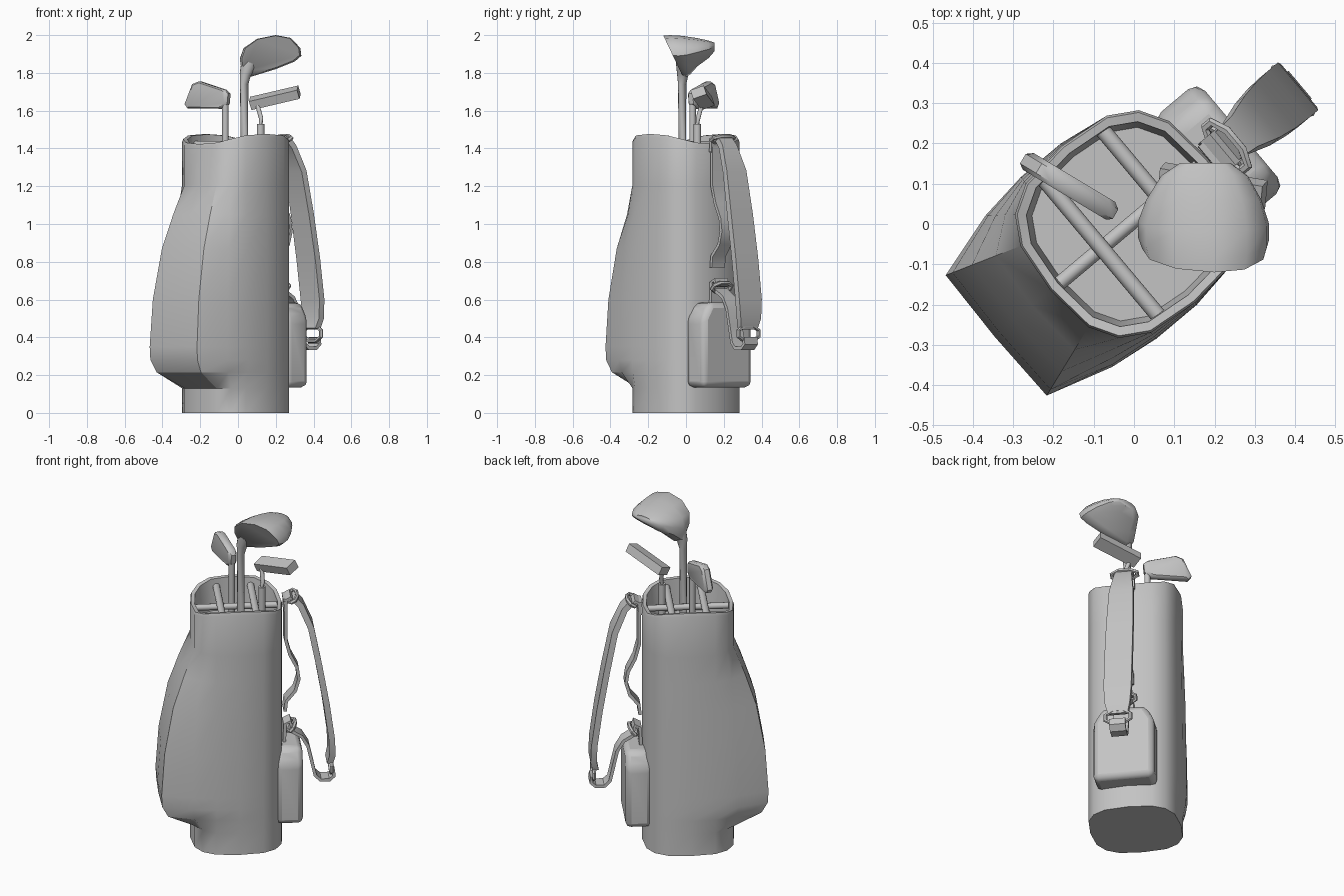
import bpy, bmesh, math
from mathutils import Vector, Matrix

if "Cube" in bpy.data.objects:
    bpy.data.objects.remove(bpy.data.objects["Cube"])

TURN = math.radians(40)  # the bag is turned; its local +x points to the strap side
grey = bpy.data.materials.new("plain_grey")
grey.diffuse_color = (0.55, 0.55, 0.55, 1)
grey.use_nodes = True
grey.node_tree.nodes["Principled BSDF"].inputs["Base Color"].default_value = grey.diffuse_color


def finish(name, bm, turn=0.0, angle=35):
    bmesh.ops.recalc_face_normals(bm, faces=bm.faces)
    mesh = bpy.data.meshes.new(name)
    bm.to_mesh(mesh)
    bm.free()
    mesh.materials.append(grey)
    ob = bpy.data.objects.new(name, mesh)
    bpy.context.collection.objects.link(ob)
    ob.rotation_euler.z = turn
    bpy.ops.object.select_all(action='DESELECT')
    ob.select_set(True)
    bpy.context.view_layer.objects.active = ob
    bpy.ops.object.shade_smooth_by_angle(angle=math.radians(angle))
    return ob


def loft(name, rings, turn=0.0, angle=35, closed=False):
    """Skin a list of equal-length rings; cap the ends unless closed."""
    bm = bmesh.new()
    rows = [[bm.verts.new(p) for p in r] for r in rings]
    n = len(rows[0])
    pairs = list(zip(rows, rows[1:]))
    if closed:
        pairs.append((rows[-1], rows[0]))
    else:
        bm.faces.new(rows[0])
        bm.faces.new(rows[-1])
    for a, b in pairs:
        for i in range(n):
            j = (i + 1) % n
            bm.faces.new((a[i], a[j], b[j], b[i]))
    return finish(name, bm, turn, angle)


def tube(name, stops, turn=0.0, sides=12):
    """Round bar through (point, radius) stops."""
    pts = [Vector(p) for p, r in stops]
    rings = []
    for i, (p, r) in enumerate(stops):
        d = (pts[min(i + 1, len(pts) - 1)] - pts[max(i - 1, 0)]).normalized()
        q = d.to_track_quat('Z', 'Y')
        rings.append([pts[i] + q @ Vector((r * math.cos(2 * math.pi * k / sides),
                                           r * math.sin(2 * math.pi * k / sides), 0))
                      for k in range(sides)])
    return loft(name, rings, turn, 50)


def ribbon(name, path, thick):
    """Flat strap along (x, z, width) stops in the bag's local frame."""
    rings = []
    for i, (x, z, w) in enumerate(path):
        a, b = path[max(i - 1, 0)], path[min(i + 1, len(path) - 1)]
        d = Vector((b[0] - a[0], b[1] - a[1])).normalized()
        nx, nz = -d.y * thick / 2, d.x * thick / 2
        rings.append([(x + nx, w / 2, z + nz), (x + nx, -w / 2, z + nz),
                      (x - nx, -w / 2, z - nz), (x - nx, w / 2, z - nz)])
    return loft(name, rings, TURN, 40)


def frame(name, center, width, height, tilt, r=0.012):
    """Rectangular buckle with cut corners, standing in the local y-z plane."""
    m = Matrix.Translation(center) @ Matrix.Rotation(tilt, 4, 'Y')
    rings = []
    for k in range(8):
        a = math.radians(22.5 + 45 * k)
        c, s = math.cos(a), math.sin(a)
        y, z = c / 0.924 * width / 2, s / 0.924 * height / 2
        rings.append([m @ Vector((r * math.sin(t), y + r * math.cos(t) * c, z + r * math.cos(t) * s))
                      for t in (math.pi / 3 * q for q in range(6))])
    return loft(name, rings, TURN, 50, closed=True)


# --- bag shell: rounded-square tube swelling into the big pocket on local -x
def section(z, swell=0.0, scale=1.0, rim=None):
    pocket = {4: (0, .262), 5: (-.13, .262), 6: (-.26, .245), 7: (-.43, .195), 8: (-.435, 0)}
    ring = []
    for k in range(16):
        a = math.pi * k / 8
        c, s = math.cos(a), math.sin(a)
        x = math.copysign(abs(c) ** .69, c) * .255 * scale
        y = math.copysign(abs(s) ** .69, s) * .255 * scale
        m = min(k, 16 - k)
        if m in pocket:
            px, py = pocket[m]
            x += (px - x) * swell
            y += (math.copysign(py, y) - y) * swell if m < 8 else 0
        ring.append((x - .01, y + .008, z - (rim * math.cos(2 * a) if rim else 0)))
    return ring


swells = [(.13, 0), (.215, .8), (.28, .98), (.35, 1), (.6, .91), (.87, .65), (1.05, .33), (1.21, 0)]
shell = [section(0)] + [section(z, t) for z, t in swells]
shell += [section(1.435, rim=.025), section(1.45, scale=.98, rim=.027),
          section(1.448, scale=.9, rim=.027), section(1.28, scale=.85)]
loft("bag_shell", shell, TURN, 32)

# --- divider bars inside the mouth
for i, x in enumerate((-.10, .09)):
    tube(f"divider_bar_{i + 1}", [((x, -.225, 1.42), .02), ((x, .235, 1.42), .02)], TURN)
tube("divider_cross_bar", [((-.235, .006, 1.4), .018), ((.215, .006, 1.4), .018)], TURN)

# --- small pocket on the strap side, rounded by a bevel
bm = bmesh.new()
outline = [(-.17, .135), (.17, .135), (.17, .50), (.12, .585), (-.12, .585), (-.17, .50)]
base = bm.faces.new([bm.verts.new((.2, y, z)) for y, z in outline])
out = bmesh.ops.extrude_face_region(bm, geom=[base])["geom"]
for v in (g for g in out if isinstance(g, bmesh.types.BMVert)):
    v.co.x = .348
side_pocket = finish("side_pocket", bm, TURN, 40)
bev = side_pocket.modifiers.new("round", 'BEVEL')
bev.width, bev.segments = .03, 2

# --- carrying strap, its lower loop, and the wavy handle
ribbon("shoulder_strap", [(.305, 1.455, .09), (.345, 1.41, .10), (.40, 1.28, .135), (.445, 1.05, .15),
                          (.485, .82, .155), (.515, .6, .155), (.518, .5, .14), (.505, .445, .11)], .034)
ribbon("lower_strap", [(.525, .40, .09), (.53, .365, .09), (.505, .342, .09), (.455, .342, .09),
                       (.425, .37, .085), (.405, .46, .085), (.385, .55, .085),
                       (.35, .61, .085), (.285, .65, .085)], .018)
ribbon("handle", [(.255, 1.455, .09), (.262, 1.4, .09), (.262, 1.2, .085), (.285, 1.11, .08),
                  (.325, 1.03, .08), (.335, .96, .08), (.315, .89, .08), (.265, .83, .09),
                  (.258, .77, .09)], .018)
ribbon("lower_anchor", [(.252, .55, .09), (.258, .69, .09), (.285, .705, .09), (.295, .67, .09)], .018)
ribbon("upper_anchor", [(.258, 1.38, .10), (.265, 1.45, .10), (.285, 1.462, .10), (.30, 1.44, .10)], .018)
frame("upper_ring", (.30, 0, 1.45), .14, .06, math.radians(60))
frame("lower_ring", (.295, 0, .665), .12, .06, math.radians(40))
frame("strap_buckle", (.515, 0, .42), .14, .08, 0)

# --- wood club: shaft with flared neck and a rounded head
tube("wood_shaft", [((.033, -.02, 1.27), .022), ((.033, -.02, 1.74), .022),
                    ((.038, -.018, 1.79), .03), ((.06, -.01, 1.85), .045)])
face = [(.01, 1.87), (.03, 1.93), (.10, 1.98), (.20, 2.0), (.28, 1.985), (.33, 1.93),
        (.335, 1.89), (.30, 1.86), (.20, 1.82), (.07, 1.78), (.02, 1.80)]
slices = [(-.12, .94, .94, .45), (-.085, 1, 1, .4), (-.02, 1, .92, .2),
          (.06, .88, .68, 0), (.12, .66, .42, 0), (.152, .38, .2, 0)]
loft("wood_head", [[(.18 + (x - .18) * sx, y + lean * (2 - z), 1.95 + (z - 1.95) * sz)
                    for x, z in face] for y, sx, sz, lean in slices], angle=45)

# --- iron club: shaft and a thin blade
tube("iron_shaft", [((-.067, .035, 1.27), .017), ((-.067, .035, 1.64), .017)])
blade = [(-.082, 1.61), (-.05, 1.635), (-.045, 1.69), (-.065, 1.71), (-.20, 1.755),
         (-.235, 1.74), (-.275, 1.635), (-.26, 1.612)]
rings = []
for off, s in ((-.026, .9), (-.016, 1), (.012, 1), (.024, .88)):
    rings.append([(-.16 + (x + .16) * s + off * .5, .095 - (x + .16) * .6 * s + off * .85,
                   1.68 + (z - 1.68) * s) for x, z in blade])
loft("iron_head", rings, angle=40)

# --- putter: thick shaft, bent neck and a block head
tube("putter_shaft", [((.12, .06, 1.27), .02), ((.12, .06, 1.53), .02)])
tube("putter_neck", [((.12, .06, 1.52), .012), ((.122, .064, 1.56), .012), ((.10, .085, 1.64), .012)])
bm = bmesh.new()
bmesh.ops.create_cube(bm, size=1, matrix=(
    Matrix.Translation((.195, .088, 1.668)) @ Matrix.Rotation(math.radians(-10), 4, 'Z')
    @ Matrix.Rotation(math.radians(-13), 4, 'Y') @ Matrix.Rotation(math.radians(20), 4, 'X')
    @ Matrix.Diagonal((.265, .075, .05, 1))))
finish("putter_head", bm)
